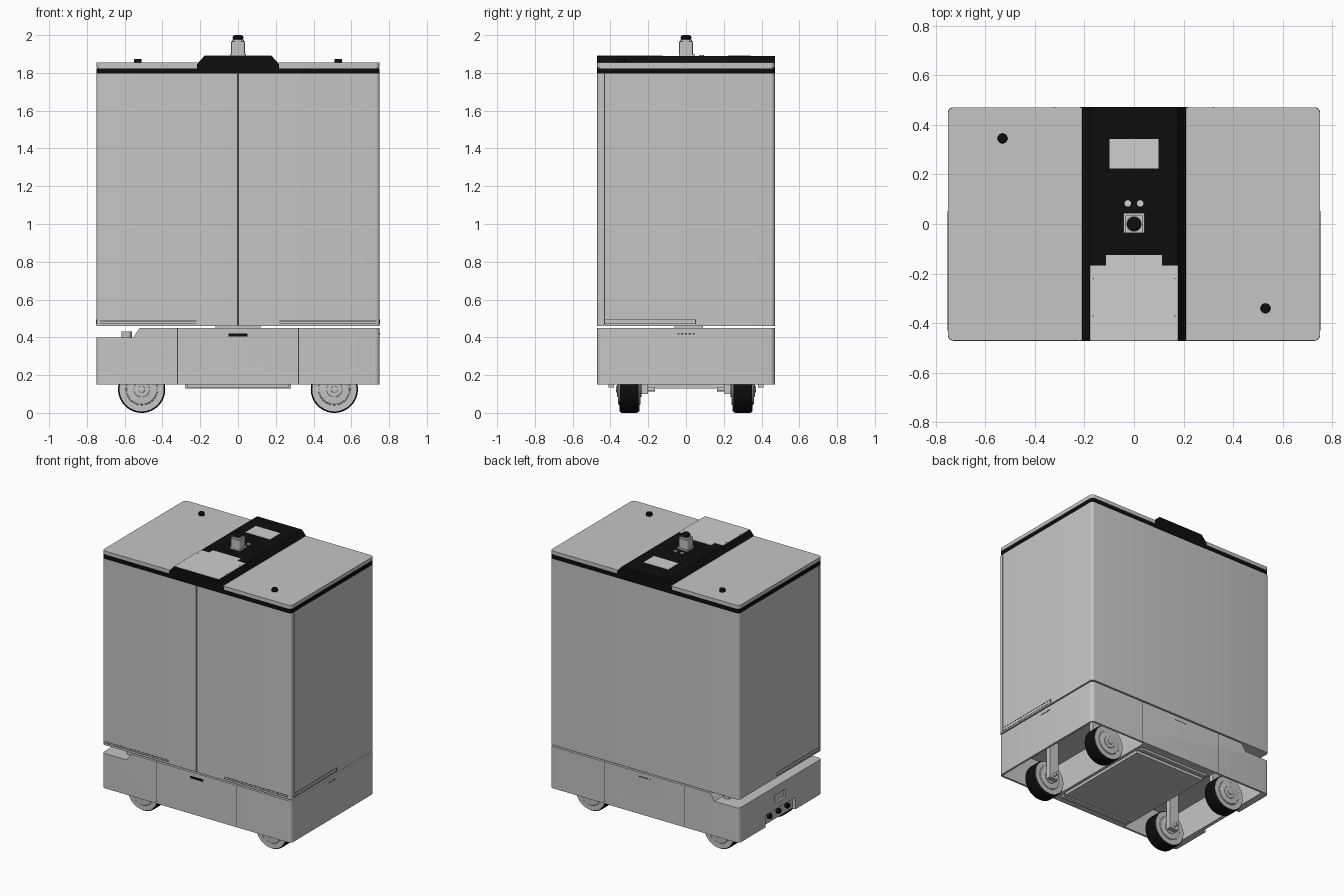
import bpy, bmesh, math
from mathutils import Matrix, Vector

if "Cube" in bpy.data.objects:
    bpy.data.objects.remove(bpy.data.objects["Cube"])


def material(name, value):
    m = bpy.data.materials.new(name)
    m.use_nodes = True
    m.diffuse_color = (value, value, value, 1)
    m.node_tree.nodes["Principled BSDF"].inputs["Base Color"].default_value = (value, value, value, 1)
    return m


GREY = material("light grey", 0.56)
BLACK = material("black", 0.004)
SEAM = material("dark seam", 0.06)
PALE = material("pale panel", 0.62)
parts = []


def finish(name, bm, mat):
    bmesh.ops.recalc_face_normals(bm, faces=bm.faces)
    mesh = bpy.data.meshes.new(name)
    bm.to_mesh(mesh)
    bm.free()
    mesh.materials.append(mat)
    obj = bpy.data.objects.new(name, mesh)
    bpy.context.collection.objects.link(obj)
    parts.append(obj)
    return obj


def round_corners(bm, radius, keep=lambda p: True):
    """Bevel upright edges whose position passes the test."""
    edges = [e for e in bm.edges
             if (e.verts[0].co - e.verts[1].co).xy.length < 1e-5 and keep(e.verts[0].co)]
    bmesh.ops.bevel(bm, geom=edges, offset=radius, segments=5, profile=0.5, affect='EDGES')


def box(name, x, y, z, mat, radius=0, keep=lambda p: True):
    bm = bmesh.new()
    lo, hi = Vector((x[0], y[0], z[0])), Vector((x[1], y[1], z[1]))
    bmesh.ops.create_cube(bm, size=1, matrix=Matrix.Translation((lo + hi) / 2) @ Matrix.Diagonal((*(hi - lo), 1)))
    if radius:
        round_corners(bm, radius, keep)
    return finish(name, bm, mat)


def prism(name, points, y, mat, radius=0, keep=None):
    """Extrude an x-z outline from front to back."""
    bm = bmesh.new()
    face = bm.faces.new([bm.verts.new((px, y[0], pz)) for px, pz in points])
    ext = bmesh.ops.extrude_face_region(bm, geom=[face])["geom"]
    bmesh.ops.translate(bm, vec=(0, y[1] - y[0], 0), verts=[v for v in ext if isinstance(v, bmesh.types.BMVert)])
    if radius:
        round_corners(bm, radius, keep)
    return finish(name, bm, mat)


def disc(name, centre, radius, depth, mat, axis='Z', bevel=0, sides=40):
    bm = bmesh.new()
    turn = {'Z': Matrix(), 'Y': Matrix.Rotation(math.pi / 2, 4, 'X'),
            'X': Matrix.Rotation(math.pi / 2, 4, 'Y')}[axis]
    bmesh.ops.create_cone(bm, cap_ends=True, segments=sides, radius1=radius, radius2=radius, depth=depth)
    if bevel:
        rims = [e for e in bm.edges if abs(e.verts[0].co.z - e.verts[1].co.z) < 1e-5]
        bmesh.ops.bevel(bm, geom=rims, offset=bevel, segments=4, profile=0.5, affect='EDGES')
    bm.transform(Matrix.Translation(centre) @ turn)
    return finish(name, bm, mat)


def cut(target, cutter):
    mod = target.modifiers.new("cut", 'BOOLEAN')
    mod.operation = 'DIFFERENCE'
    mod.solver = 'EXACT'
    mod.object = cutter
    bpy.context.view_layer.objects.active = target
    bpy.ops.object.modifier_apply(modifier=mod.name)
    parts.remove(cutter)
    bpy.data.objects.remove(cutter)


W, D = 0.75, 0.47

# Base with stepped end, open wheel bays and charging recess
base = prism("base", [(-W, 0.15), (W, 0.15), (W, 0.45), (-0.52, 0.45), (-0.555, 0.4), (-W, 0.4)],
             (-D, D), GREY, 0.025, lambda p: abs(p.x) > 0.74)
for x in ((0.3, 0.735), (-0.7, -0.3)):
    cut(base, box("bay_cutter", x, (-0.455, 0.455), (0.1, 0.37), GREY))
cut(base, box("recess_cutter", (-0.8, -0.725), (-0.17, 0.17), (0.1, 0.235), GREY))
cut(base, box("socket_cutter", (-0.8, -0.735), (-0.06, 0.06), (0.28, 0.34), GREY))
for y in (-0.1, 0, 0.1):
    disc("charging_contact", (-0.728, y, 0.2), 0.018, 0.04, BLACK, 'X', 0.004, 20)
box("underside_plate", (-0.28, 0.28), (-0.36, 0.36), (0.13, 0.16), GREY)
for s in (-1, 1):
    box("underside_rail", (-0.27, 0.27), sorted((s * 0.38, s * 0.41)), (0.135, 0.16), GREY)
box("turntable", (-0.12, 0.12), (-0.06, 0.09), (0.44, 0.47), GREY)
disc("corner_scanner", (-0.59, -0.37, 0.413), 0.028, 0.036, GREY)
disc("corner_scanner", (-0.59, 0.37, 0.413), 0.028, 0.036, GREY)

# Base seams and handles
for s in (-1, 1):
    for x in (-0.32, 0.32):
        box("base_seam", (x - 0.002, x + 0.002), sorted((s * D, s * (D + 0.001))), (0.15, 0.45), SEAM)
box("front_handle", (-0.05, 0.05), (-D - 0.002, -D + 0.002), (0.405, 0.421), BLACK)
for i in range(5):
    p = -0.04 + i * 0.02
    box("side_vent", (W - 0.001, W + 0.001), (p - 0.006, p + 0.006), (0.416, 0.423), SEAM)
    box("rear_vent", (p - 0.006, p + 0.006), (D - 0.001, D + 0.001), (0.416, 0.423), SEAM)

# Wheels with plain side discs and inboard axles
for sx in (-1, 1):
    for sy in (-1, 1):
        x, y, z = sx * 0.51, sy * 0.3, 0.125
        disc("tyre", (x, y, z), 0.125, 0.1, BLACK, 'Y', 0.012, 48)
        disc("wheel_disc", (x, y, z), 0.117, 0.106, GREY, 'Y', 0, 48)
        for r, w in ((0.085, 0.112), (0.08, 0.118), (0.042, 0.128), (0.018, 0.14)):
            disc("hub_ring", (x, y, z), r, w, GREY, 'Y', 0.003, 32)
        disc("axle", (x, y - sy * 0.09, z), 0.012, 0.09, GREY, 'Y', 0, 16)
        box("wheel_bracket", (x - 0.035, x + 0.035), sorted((sy * 0.2, sy * 0.235)), (0.1, 0.37), GREY)

# Cabinet shell, gasket and two doors
box("cabinet", (-W, W), (-0.43, D), (0.46, 1.797), GREY, 0.02, lambda p: p.y > 0)
box("door_gasket", (-W + 0.006, W - 0.006), (-0.45, -0.42), (0.465, 1.795), SEAM)
for s in (-1, 1):
    box("door", sorted((s * 0.003, s * W)), (-D, -0.435), (0.46, 1.797), GREY,
        0.02, lambda p: p.y < -0.46 and abs(p.x) > 0.7)
    for z in (0.475, 0.486):
        box("door_sill_line", sorted((s * 0.22, s * 0.73)), (-D - 0.001, -D + 0.001),
            (z - 0.002, z + 0.002), SEAM)
    for z, y in ((0.472, 0.05), (0.493, 0.05)):
        box("side_sill_line", sorted((s * (W - 0.001), s * (W + 0.001))), (-0.43, y), (z - 0.002, z + 0.002), SEAM)
    box("side_sill_end", sorted((s * (W - 0.001), s * (W + 0.001))), (0.048, 0.052), (0.47, 0.495), SEAM)

# Lid in layers
box("lid_band", (-W, W), (-D, D), (1.797, 1.824), BLACK, 0.025)
box("lid_gap", (-W + 0.005, W - 0.005), (-D + 0.005, D - 0.005), (1.82, 1.83), GREY, 0.025)
box("lid", (-W, W), (-D, D), (1.828, 1.854), GREY, 0.025)
for x, y in ((-0.53, 0.345), (0.53, -0.34)):
    disc("lid_knob", (x, y, 1.863), 0.02, 0.022, BLACK, 'Z', 0.004, 24)

# Central console with its panels
prism("console", [(-0.218, 1.8), (0.218, 1.8), (0.218, 1.845), (0.178, 1.89), (-0.178, 1.89), (-0.218, 1.845)],
      (-D - 0.002, D + 0.002), BLACK)
box("service_panel", (-0.178, 0.178), (-D, -0.167), (1.888, 1.892), PALE)
box("service_panel_tab", (-0.112, 0.112), (-0.167, -0.125), (1.888, 1.892), PALE)
for x in (-0.165, 0.165):
    for y in (-0.22, -0.37):
        disc("panel_screw", (x, y, 1.892), 0.003, 0.002, SEAM, 'Z', 0, 12)
box("screen", (-0.098, 0.098), (0.223, 0.342), (1.888, 1.892), PALE)
for x in (-0.025, 0.025):
    disc("push_button", (x, 0.083, 1.892), 0.013, 0.006, PALE, 'Z', 0, 24)

# Stop button on its housing
box("button_plate", (-0.042, 0.042), (-0.037, 0.045), (1.888, 1.9), GREY, 0.006)
box("button_housing", (-0.036, 0.036), (-0.036, 0.036), (1.9, 1.966), GREY, 0.008)
disc("button_collar", (0, 0, 1.97), 0.031, 0.016, GREY)
disc("button_cap", (0, 0, 1.987), 0.028, 0.026, BLACK, 'Z', 0.012)

# Smooth rounded surfaces, keeping hard edges
bpy.ops.object.select_all(action='DESELECT')
for obj in parts:
    obj.select_set(True)
bpy.context.view_layer.objects.active = base
bpy.ops.object.shade_smooth_by_angle(angle=math.radians(32))
